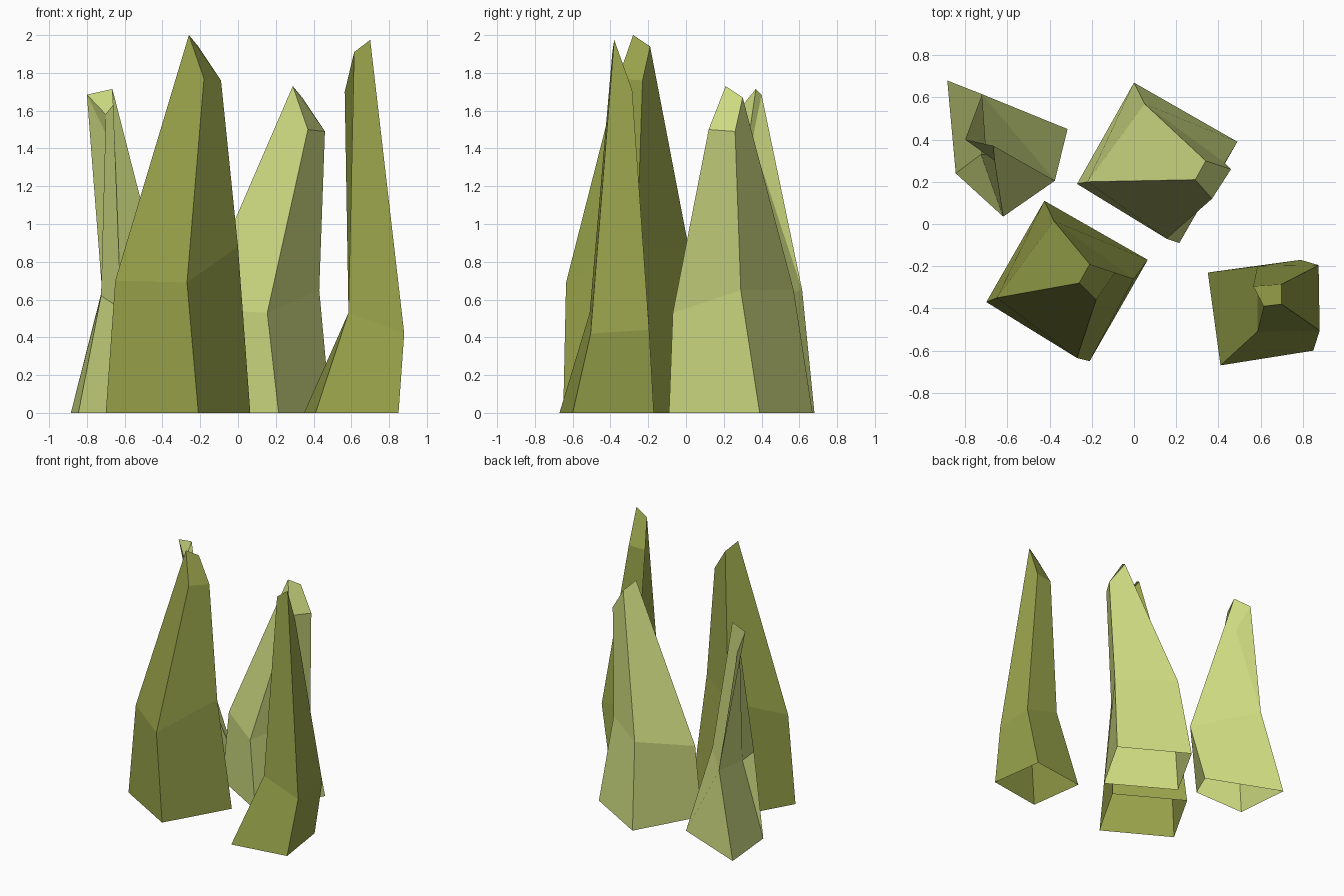
import bpy, bmesh


def material(name, rgb):
    m = bpy.data.materials.new(name)
    m.diffuse_color = (*rgb, 1.0)
    return m


dark = material("olive green", (0.32, 0.37, 0.07))
pale = material("pale yellow green", (0.62, 0.71, 0.22))


def shard(name, mat, base, mid, top):
    """Four-sided shard, open underneath: ground ring, waist ring, slanted tip."""
    bm = bmesh.new()
    rings = [[bm.verts.new(p) for p in ring]
             for ring in ([(x, y, 0) for x, y in base], mid, top)]
    for lo, up in zip(rings, rings[1:]):
        for i in range(4):
            j = (i + 1) % 4
            bm.faces.new((lo[i], lo[j], up[j], up[i]))
    bm.faces.new(rings[-1])
    me = bpy.data.meshes.new(name)
    bm.to_mesh(me)
    bm.free()
    me.materials.append(mat)
    ob = bpy.data.objects.new(name, me)
    bpy.context.collection.objects.link(ob)


# Ring order: left, front, right, back
shard("front_left_shard", dark,
      [(-.70, -.37), (-.21, -.65), (.065, -.17), (-.425, .11)],
      [(-.65, -.35, .70), (-.27, -.635, .69), (0, -.26, .88), (-.38, .015, .87)],
      [(-.26, -.28, 2.0), (-.18, -.36, 1.77), (-.09, -.23, 1.76), (-.21, -.19, 1.94)])

shard("back_right_shard", pale,
      [(-.27, .19), (.215, -.09), (.49, .39), (0, .67)],
      [(-.22, .20, .55), (.155, -.07, .53), (.43, .29, .65), (.05, .57, .65)],
      [(.29, .21, 1.73), (.37, .12, 1.50), (.46, .26, 1.49), (.34, .30, 1.67)])

shard("front_right_shard", dark,
      [(.35, -.23), (.41, -.67), (.85, -.60), (.79, -.17)],
      [(.585, -.20, .52), (.585, -.51, .53), (.88, -.505, .42), (.875, -.195, .44)],
      [(.565, -.295, 1.70), (.615, -.39, 1.91), (.70, -.38, 1.975), (.70, -.285, 1.71)])

shard("back_left_shard", pale,
      [(-.885, .68), (-.845, .24), (-.40, .25), (-.315, .45)],
      [(-.72, .615, .65), (-.725, .33, .62), (-.62, .035, .55), (-.375, .205, .58)],
      [(-.80, .40, 1.685), (-.70, .33, 1.58), (-.66, .30, 1.63), (-.665, .37, 1.715)])
